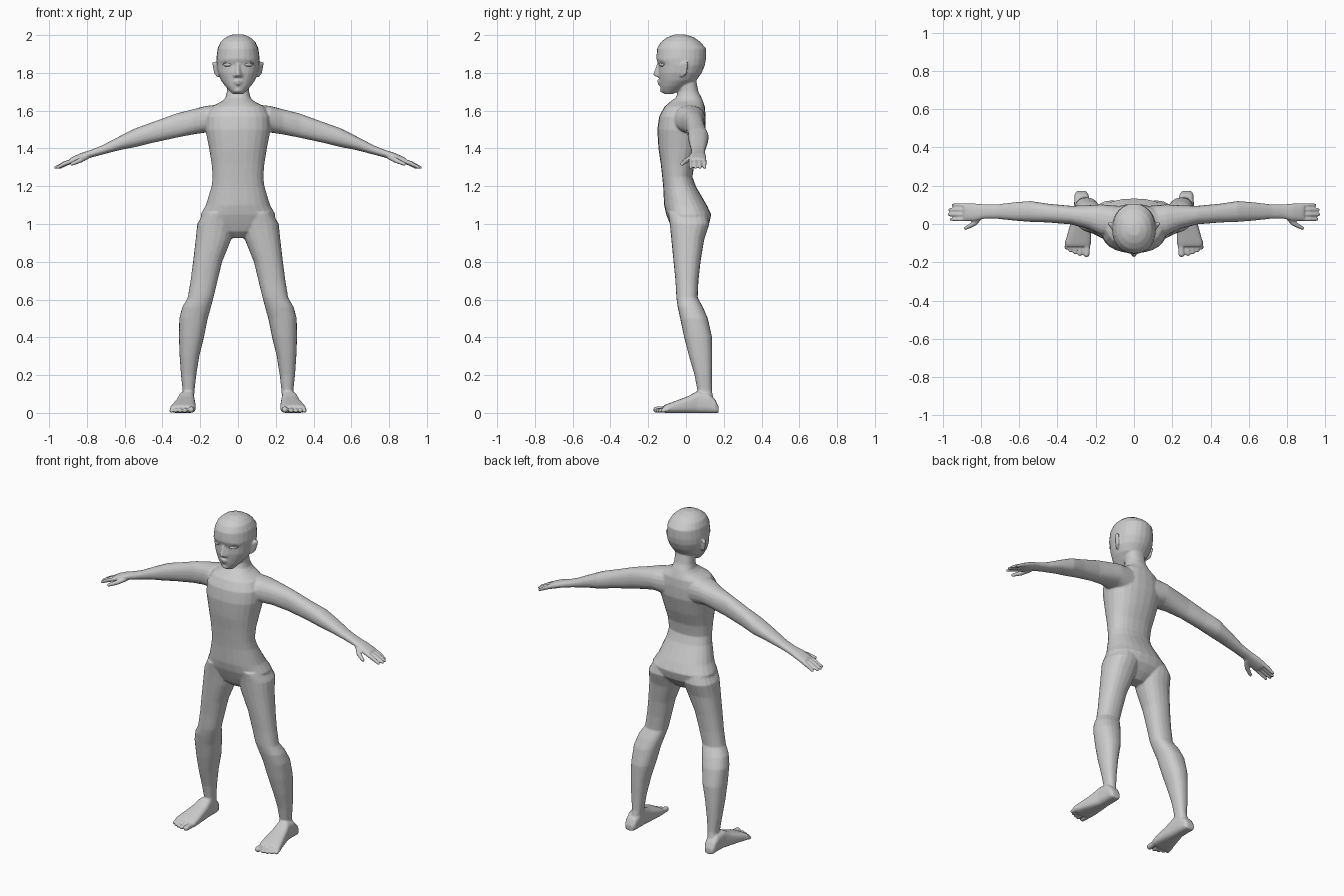
import bpy, bmesh, math
from mathutils import Vector

SIDES = (1, -1)
bm = bmesh.new()


def loft(bm, axis, rings, s=1, n=20, p=2.3):
    """Closed skin through rounded sections: (t, a0, a1, b0, b1) along an axis."""
    loops = []
    for t, a0, a1, b0, b1 in rings:
        loop = []
        for i in range(n):
            w = 2 * math.pi * i / n
            c, d = math.cos(w), math.sin(w)
            a = (a0 + a1) / 2 + (a1 - a0) / 2 * math.copysign(abs(c) ** (2 / p), c)
            b = (b0 + b1) / 2 + (b1 - b0) / 2 * math.copysign(abs(d) ** (2 / p), d)
            x, y, z = {'x': (t, a, b), 'y': (a, t, b), 'z': (a, b, t)}[axis]
            loop.append(bm.verts.new((s * x, y, z)))
        loops.append(loop)
    faces = [bm.faces.new(loops[0]), bm.faces.new(loops[-1])]
    for l0, l1 in zip(loops, loops[1:]):
        for i in range(n):
            j = (i + 1) % n
            faces.append(bm.faces.new((l0[i], l0[j], l1[j], l1[i])))
    bmesh.ops.recalc_face_normals(bm, faces=faces)


def blob(bm, balls, s=1):
    """Convex hull around balls (x, y, z, r): fingers, toes, nose, ears."""
    part = bmesh.new()
    for x, y, z, r in balls:
        res = bmesh.ops.create_icosphere(part, subdivisions=2, radius=r)
        bmesh.ops.translate(part, verts=res['verts'], vec=(s * x, y, z))
    bmesh.ops.delete(part, geom=part.faces[:], context='FACES_ONLY')
    res = bmesh.ops.convex_hull(part, input=part.verts[:])
    junk = [v for v in part.verts if not v.link_faces]
    bmesh.ops.delete(part, geom=junk, context='VERTS')
    bmesh.ops.recalc_face_normals(part, faces=part.faces[:])
    tmp = bpy.data.meshes.new("part")
    part.to_mesh(tmp)
    part.free()
    bm.from_mesh(tmp)
    bpy.data.meshes.remove(tmp)


def make(name, bm):
    me = bpy.data.meshes.new(name)
    bm.to_mesh(me)
    bm.free()
    ob = bpy.data.objects.new(name, me)
    bpy.context.collection.objects.link(ob)
    me.shade_smooth()
    return ob


def sym(rows):
    return [(z, -w, w, f, b) for z, w, f, b in rows]


# Torso and neck: height, half width, front, back
loft(bm, 'z', sym([
    (.925, .05, -.03, .05), (.96, .12, -.068, .09), (1.0, .195, -.085, .122),
    (1.05, .198, -.105, .134), (1.1, .17, -.116, .11), (1.2, .14, -.121, .052),
    (1.25, .134, -.126, .034), (1.32, .14, -.134, .045), (1.4, .153, -.146, .075),
    (1.5, .173, -.152, .102), (1.57, .172, -.142, .104), (1.62, .145, -.115, .1),
    (1.65, .085, -.08, .09), (1.67, .066, -.053, .082), (1.7, .059, -.042, .066),
    (1.77, .058, -.05, .052)]), n=24)

# Head
loft(bm, 'z', sym([
    (1.688, .028, -.115, -.07), (1.705, .045, -.13, -.035), (1.73, .068, -.137, .005),
    (1.76, .09, -.141, .055), (1.8, .107, -.146, .083), (1.84, .114, -.145, .1),
    (1.875, .115, -.157, .106), (1.93, .108, -.153, .106), (1.965, .092, -.132, .075),
    (1.988, .066, -.1, .042), (2.003, .03, -.06, -.005)]), n=24, p=2.15)

# Nose, lips
blob(bm, [(0, -.146, 1.845, .008), (0, -.165, 1.792, .009),
          (.017, -.146, 1.785, .008), (-.017, -.146, 1.785, .008)])
for z, y in ((1.757, -.146), (1.742, -.143)):
    blob(bm, [(0, y, z, .008), (.03, y + .017, 1.75, .005), (-.03, y + .017, 1.75, .005)])
blob(bm, [(0, -.126, 1.708, .013), (.015, -.12, 1.706, .01), (-.015, -.12, 1.706, .01)])

for s in SIDES:
    # Brow and ear
    blob(bm, [(.022, -.146, 1.864, .007), (.06, -.134, 1.872, .007),
              (.088, -.108, 1.864, .006)], s)
    blob(bm, [(.106, -.022, 1.785, .009), (.11, -.022, 1.84, .009),
              (.127, .002, 1.85, .01), (.118, -.004, 1.8, .009)], s)

    # Leg: height, inner, outer, front, back
    loft(bm, 'z', [
        (1.06, .04, .18, -.095, .11), (1.0, .015, .216, -.086, .124),
        (.92, .035, .224, -.078, .097), (.8, .084, .238, -.066, .077),
        (.7, .108, .251, -.056, .066), (.61, .13, .266, -.051, .062),
        (.56, .143, .295, -.044, .09), (.5, .16, .311, -.031, .116),
        (.4, .18, .313, -.01, .138), (.3, .205, .309, .016, .139),
        (.2, .221, .302, .045, .137), (.12, .23, .293, .06, .137),
        (.05, .235, .297, .03, .15)], s)

    # Foot: y, inner, outer, sole, top
    loft(bm, 'y', [
        (.172, .25, .3, .0, .035), (.155, .238, .31, -.002, .07),
        (.12, .232, .312, -.002, .105), (.06, .23, .316, -.002, .115),
        (.01, .226, .33, -.002, .088), (-.06, .223, .35, -.002, .062),
        (-.1, .224, .36, -.002, .047), (-.118, .23, .356, .002, .038)], s, p=3)
    for x, tip, r in ((.245, -.157, .017), (.279, -.156, .0125), (.304, -.148, .012),
                      (.328, -.137, .012), (.35, -.124, .011)):
        blob(bm, [(x, -.09, .02, r), (x + .003, tip, r, r)], s)

    # Arm and palm: x, front, back, bottom, top
    loft(bm, 'x', [
        (.08, -.06, .095, 1.47, 1.635), (.17, -.06, .102, 1.484, 1.625),
        (.24, -.026, .098, 1.474, 1.607), (.33, -.002, .095, 1.456, 1.584),
        (.45, .008, .106, 1.43, 1.54), (.54, .011, .12, 1.408, 1.508),
        (.62, .017, .114, 1.393, 1.468), (.72, .028, .102, 1.367, 1.416),
        (.78, .028, .102, 1.351, 1.392), (.83, .016, .107, 1.333, 1.376),
        (.875, .014, .109, 1.317, 1.356), (.89, .02, .104, 1.319, 1.348)], s)

    # Fingers and thumb
    for y, tip in ((.024, .957), (.05, .966), (.075, .963), (.099, .945)):
        blob(bm, [(.87, y * .95 + .003, 1.337, .0115), ((.87 + tip) / 2, y, 1.323, .0105),
                  (tip, y, 1.299, .0085)], s)
    blob(bm, [(.8, .04, 1.355, .014), (.835, .002, 1.337, .014)], s)
    blob(bm, [(.835, .002, 1.337, .014), (.88, -.022, 1.317, .01)], s)

# Fuse all the parts into one continuous skin
body = make("body", bm)
fuse = body.modifiers.new("fuse", 'REMESH')
fuse.mode = 'VOXEL'
fuse.voxel_size = .005
fuse.use_smooth_shade = True
soft = body.modifiers.new("soften", 'SMOOTH')
soft.factor = .5
soft.iterations = 5
light = body.modifiers.new("lighten", 'DECIMATE')
light.ratio = .3

# Eyes with upper lids
for s, side in zip(SIDES, ("left", "right")):
    e = bmesh.new()
    bmesh.ops.create_uvsphere(e, u_segments=16, v_segments=10, radius=1)
    bmesh.ops.scale(e, verts=e.verts[:], vec=(.026, .014, .011))
    eye = make(side + "_eye", e)
    eye.location = (s * .054, -.126, 1.844)
    eye.rotation_euler = (0, 0, s * .42)
    e = bmesh.new()
    blob(e, [(.03, -.138, 1.846, .003), (.05, -.136, 1.856, .004),
             (.066, -.13, 1.855, .004), (.08, -.115, 1.848, .003)], s)
    make(side + "_eyelid", e)
